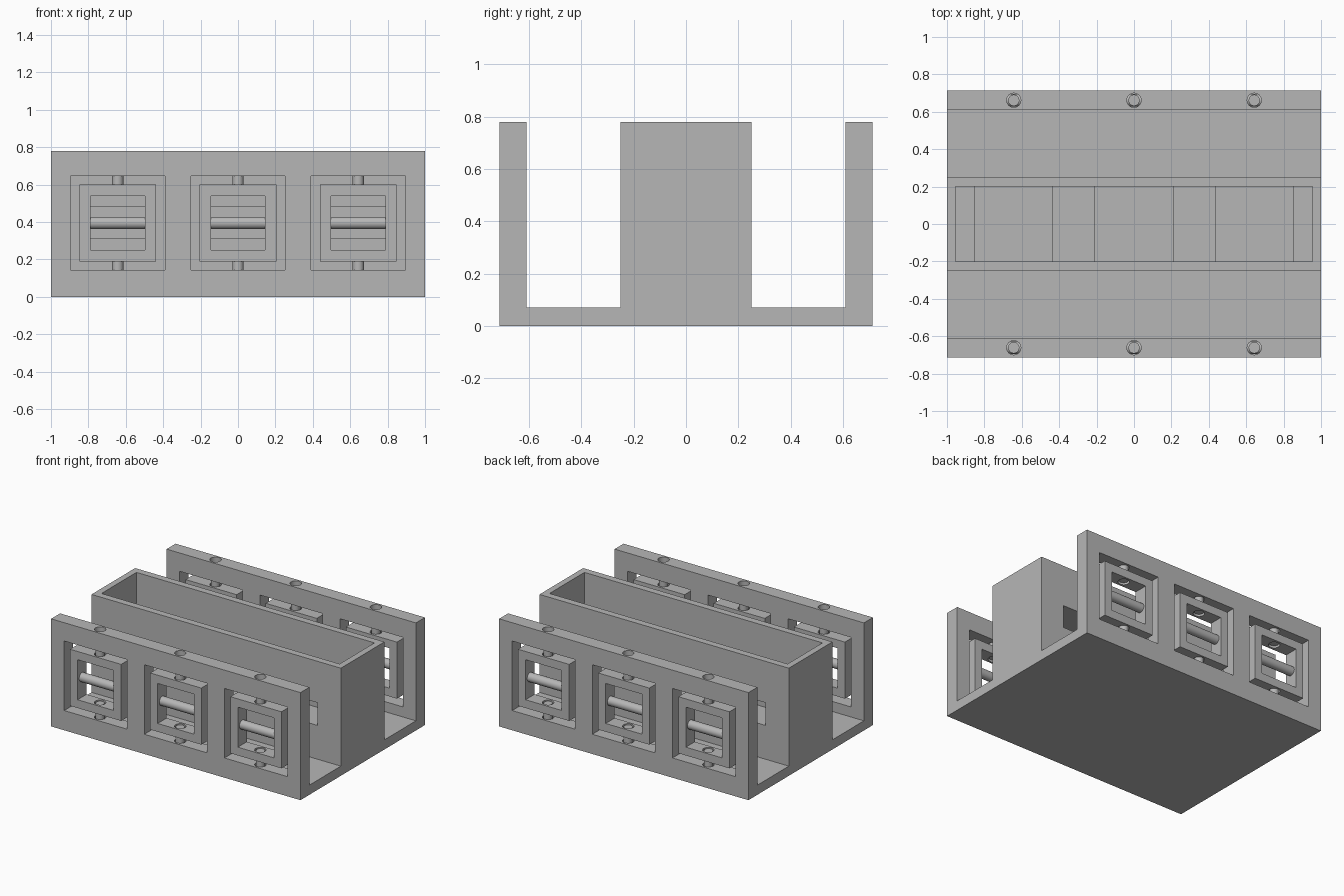
import bpy, bmesh
from math import radians
from mathutils import Matrix

cube = bpy.data.objects.get("Cube")
if cube:
    bpy.data.objects.remove(cube, do_unlink=True)

grey = bpy.data.materials.new("plain grey")
grey.use_nodes = True
COLOUR = (0.47, 0.47, 0.47, 1)
grey.diffuse_color = COLOUR
grey.node_tree.nodes["Principled BSDF"].inputs["Base Color"].default_value = COLOUR

BAYS = (-0.643, 0, 0.643)   # centres of the three window bays
MID = 0.395                 # height of the window centres
WALL_IN, WALL_OUT = 0.61, 0.713
WALL_Y = (WALL_IN + WALL_OUT) / 2


def add_box(bm, x, y, z):
    """Box from (min, max) pairs."""
    size = [b - a for a, b in (x, y, z)]
    centre = [(a + b) / 2 for a, b in (x, y, z)]
    bmesh.ops.create_cube(bm, size=1, matrix=Matrix.Translation(centre)
                          @ Matrix.Diagonal((*size, 1)))


def add_rod(bm, centre, radius, length, along_x=False):
    turn = Matrix.Rotation(radians(90), 4, 'Y') if along_x else Matrix()
    bmesh.ops.create_cone(bm, cap_ends=True, segments=32, radius1=radius,
                          radius2=radius, depth=length,
                          matrix=Matrix.Translation(centre) @ turn)


def make(name, bm):
    mesh = bpy.data.meshes.new(name)
    bmesh.ops.recalc_face_normals(bm, faces=bm.faces)
    bm.to_mesh(mesh)
    bm.free()
    mesh.materials.append(grey)
    obj = bpy.data.objects.new(name, mesh)
    bpy.context.collection.objects.link(obj)
    return obj


def select(obj):
    bpy.ops.object.select_all(action='DESELECT')
    obj.select_set(True)
    bpy.context.view_layer.objects.active = obj


def combine(obj, bm, operation='DIFFERENCE'):
    """Apply a boolean with a temporary helper mesh."""
    helper = make("helper", bm)
    helper.hide_render = True
    mod = obj.modifiers.new("cut", 'BOOLEAN')
    mod.operation, mod.solver, mod.object = operation, 'EXACT', helper
    select(obj)
    bpy.ops.object.modifier_apply(modifier=mod.name)
    bpy.data.objects.remove(helper, do_unlink=True)


def smooth(obj):
    select(obj)
    bpy.ops.object.shade_smooth_by_angle(angle=radians(30))


# Body: side profile of base, two outer walls and central block, extruded along x
half = [(0.25, 0.78), (0.25, 0.07), (WALL_IN, 0.07), (WALL_IN, 0.78),
        (WALL_OUT, 0.78), (WALL_OUT, 0)]
profile = half + [(-y, z) for y, z in reversed(half)]
bm = bmesh.new()
face = bm.faces.new([bm.verts.new((-1, y, z)) for y, z in profile])
side = bmesh.ops.extrude_face_region(bm, geom=[face])
bmesh.ops.translate(bm, vec=(2, 0, 0),
                    verts=[v for v in side["geom"] if isinstance(v, bmesh.types.BMVert)])
body = make("body", bm)

# Open trough in the central block
bm = bmesh.new()
add_box(bm, (-0.955, 0.955), (-0.2, 0.2), (0.07, 1))
combine(body, bm)

# Ducts crossing the trough behind each window
bm = bmesh.new()
for x in BAYS:
    add_box(bm, (x - 0.21, x + 0.21), (-0.22, 0.22), (0.27, 0.525))
combine(body, bm, 'UNION')

# Duct mouths and square windows in the outer walls
bm = bmesh.new()
for x in BAYS:
    for s in (-1, 1):
        add_box(bm, (x - 0.168, x + 0.168), sorted((s * 0.02, s * 0.3)), (0.315, 0.48))
        add_box(bm, (x - 0.252, x + 0.252), sorted((s * 0.55, s * 0.8)),
                (MID - 0.252, MID + 0.252))
combine(body, bm)

# Pivot holes above and below each window
bm = bmesh.new()
for x in BAYS:
    for s in (-1, 1):
        add_rod(bm, (x, s * WALL_Y, 0.72), 0.038, 0.2)
        add_rod(bm, (x, s * WALL_Y, 0.13), 0.038, 0.1)
combine(body, bm)
smooth(body)

# Swinging frames with pivot pins and a cross rod, in both walls
for s, side_name in ((-1, "front"), (1, "back")):
    y = s * WALL_Y
    for x, bay in zip(BAYS, ("right", "middle", "left")):
        label = f"{side_name}_{bay}"
        bm = bmesh.new()
        add_box(bm, (x - 0.205, x + 0.205), (y - 0.0515, y + 0.0515),
                (MID - 0.205, MID + 0.205))
        frame = make(f"{label}_frame", bm)
        bm = bmesh.new()
        add_box(bm, (x - 0.145, x + 0.145), (y - 0.1, y + 0.1),
                (MID - 0.145, MID + 0.145))
        combine(frame, bm)
        bm = bmesh.new()
        for d in (-1, 1):
            add_rod(bm, (x, y, MID + d * 0.175), 0.038, 0.1)
        combine(frame, bm)
        smooth(frame)

        bm = bmesh.new()
        add_rod(bm, (x, y, 0.645), 0.03, 0.19)
        add_rod(bm, (x, y, 0.165), 0.03, 0.16)
        smooth(make(f"{label}_pivot_pins", bm))

        bm = bmesh.new()
        add_rod(bm, (x, y, MID), 0.033, 0.36, along_x=True)
        smooth(make(f"{label}_cross_rod", bm))
